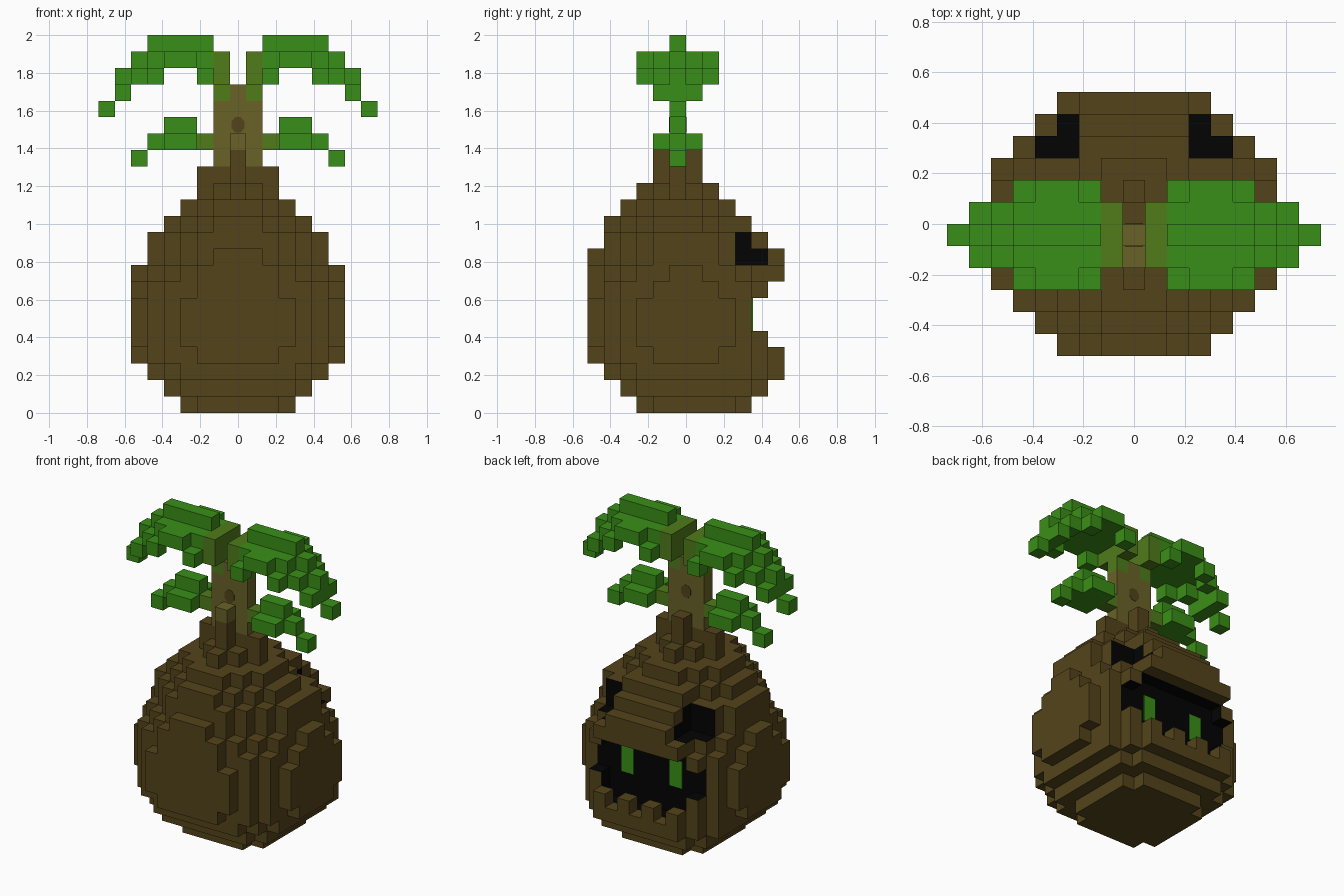
import bpy, bmesh, math
from itertools import product

if "Cube" in bpy.data.objects:
    bpy.data.objects.remove(bpy.data.objects["Cube"], do_unlink=True)

U = 2 / 23          # edge of one block
Y0 = -6 * U         # front of the block grid


def material(name, rgb):
    lin = [((c / 255 + 0.055) / 1.055) ** 2.4 if c > 10 else c / 255 / 12.92 for c in rgb]
    m = bpy.data.materials.new(name)
    m.use_nodes = True
    m.diffuse_color = (*lin, 1)
    bsdf = m.node_tree.nodes["Principled BSDF"]
    bsdf.inputs["Base Color"].default_value = (*lin, 1)
    bsdf.inputs["Roughness"].default_value = 0.9
    return m


BARK = material("dark bark brown", (84, 68, 27))
WOOD = material("olive wood", (106, 98, 40))
STEM = material("olive green", (80, 123, 26))
LEAF = material("leaf green", (58, 143, 24))
BLACK = material("hollow black", (3, 3, 3))


def box(i, j, k):
    """Block cells in inclusive ranges; a single number means one layer."""
    spans = [range(a, a + 1) if isinstance(a, int) else range(a[0], a[1] + 1) for a in (i, j, k)]
    return set(product(*spans))


def mirror(cells):
    return cells | {(-i, j, k) for i, j, k in cells}


def finish(name, bm, mats):
    mesh = bpy.data.meshes.new(name)
    bm.to_mesh(mesh)
    bm.free()
    for m in mats:
        mesh.materials.append(m)
    ob = bpy.data.objects.new(name, mesh)
    bpy.context.collection.objects.link(ob)
    return ob


def blocks(name, cells, mats, dark=()):
    """Outer skin of a set of cells; faces that look into a dark cell use slot 1."""
    bm = bmesh.new()
    for c in cells:
        for axis, side in product(range(3), (0, 1)):
            n = list(c)
            n[axis] += 2 * side - 1
            if tuple(n) in cells:
                continue
            a, b = (axis + 1) % 3, (axis + 2) % 3
            verts = []
            for da, db in ((0, 0), (1, 0), (1, 1), (0, 1)):
                p = list(c)
                p[axis] += side
                p[a] += da
                p[b] += db
                verts.append(bm.verts.new(((p[0] - 0.5) * U, Y0 + p[1] * U, p[2] * U)))
            f = bm.faces.new(verts if side else verts[::-1])
            f.material_index = int(tuple(n) in dark)
    bmesh.ops.remove_doubles(bm, verts=bm.verts, dist=U / 100)
    return finish(name, bm, mats)


# Gourd body: octagon layers (half width, first row, last row, corner limit, side plate limit)
layers = [(3, 3, 9, 5, 5), (4, 2, 10, 7, 7), (5, 1, 11, 8.5, 8.5), (6, 0, 11, 8.5, 7.5),
          (6, 0, 11, 8.5, 8.5), (6, 0, 11, 8.5, 8.5), (6, 0, 11, 8.5, 8.5), (6, 0, 11, 8.5, 7.5),
          (6, 0, 11, 7.5, 6.5), (5, 0, 11, 6.5, 6.5), (5, 1, 10, 6.5, 6.5), (4, 1, 9, 5, 5),
          (3, 2, 8, 4, 4), (2, 3, 7, 2, 2), (1, 4, 6, 1, 1)]
body = set()
for k, (half, j0, j1, corner, plate) in enumerate(layers):
    mid = (j0 + j1) / 2
    for c in box((-half, half), (j0, j1), k):
        outer = abs(c[0]) == half or c[1] in (j0, j1)
        if abs(c[0]) + abs(c[1] - mid) <= (plate if outer else corner):
            body.add(c)
body |= box((-2, 2), 0, 8)

# Heavy stepped brow and root prongs
body |= box((-3, 3), (10, 11), 8) | box((-2, 2), (10, 11), 9) | box((-4, 4), 9, 8)
body |= box((-2, 2), 9, 11)
body |= box((-2, 2), 5, 14) | box(0, (4, 6), 15)

# Shallow black mouth and eyes, with blocky teeth along the lips
hollow = box((-4, 4), 10, (4, 7)) | box((-3, 3), 10, 3)
hollow |= mirror(box((3, 4), 9, (9, 10)) | box((3, 4), 10, 9))
opening = box((-6, 6), 11, (3, 7)) | mirror(box((3, 4), 10, 10))
teeth = mirror(box(1, 11, 3) | box(3, 11, 3) | box(4, 10, (3, 4)) | box(4, 10, 7))
body = (body - hollow - opening) | teeth
blocks("gourd_body", body, [BARK, BLACK], hollow - teeth)

# Glowing pupils on the back wall of the mouth
for side, x in (("left", 2), ("right", -2)):
    bm = bmesh.new()
    bmesh.ops.create_cube(bm, size=1)
    bmesh.ops.scale(bm, vec=(U, 0.006, 2 * U), verts=bm.verts)
    bmesh.ops.translate(bm, vec=(x * U, Y0 + 10 * U + 0.003, 6 * U), verts=bm.verts)
    finish(side + "_glow", bm, [LEAF])

# Flat trunk with a front sprout
blocks("trunk", box((-1, 1), 5, (15, 18)) | box(0, 5, 19), [WOOD])
blocks("front_sprout", box(0, 4, 16), [WOOD])

# Knots on both faces of the trunk
for side, y in (("front", Y0 + 5 * U), ("back", Y0 + 6 * U)):
    bm = bmesh.new()
    bmesh.ops.create_cone(bm, cap_ends=True, segments=8, radius1=0.04, radius2=0.04, depth=0.004)
    for v in bm.verts:
        x, d, z = v.co
        a = math.pi / 8
        v.co = ((x * math.cos(a) - d * math.sin(a)) * 0.95, y + z,
                1.525 + (x * math.sin(a) + d * math.cos(a)) * 1.1)
    bmesh.ops.recalc_face_normals(bm, faces=bm.faces)
    finish(side + "_knot", bm, [BARK])

# Forked stems
blocks("crown_stems", mirror(box(1, 5, 19) | box(1, (4, 6), (20, 21))), [STEM])
blocks("branch_stems", mirror(box(2, 5, 16)), [STEM])

# Drooping upper fronds: ridge, canopy, hanging sides, stepped tip
upper = box((2, 5), 5, 22) | box((2, 5), (4, 6), 21) | box(6, 5, 21)
for j in (3, 7):
    upper |= box((3, 4), j, 21) | box(2, j, 20) | box(5, j, 20)
for j in (4, 6):
    upper |= box(6, j, 20)
upper |= box(7, 5, 20) | box(7, (4, 6), 19) | box(8, 5, 18)

# Smaller lower fronds
lower = box((3, 4), 5, 17) | box((3, 4), (4, 6), 16) | box(5, 5, 16) | box(6, 5, 15)

for name, cells in (("upper_frond", upper), ("lower_frond", lower)):
    blocks("left_" + name, cells, [LEAF])
    blocks("right_" + name, {(-i, j, k) for i, j, k in cells}, [LEAF])
